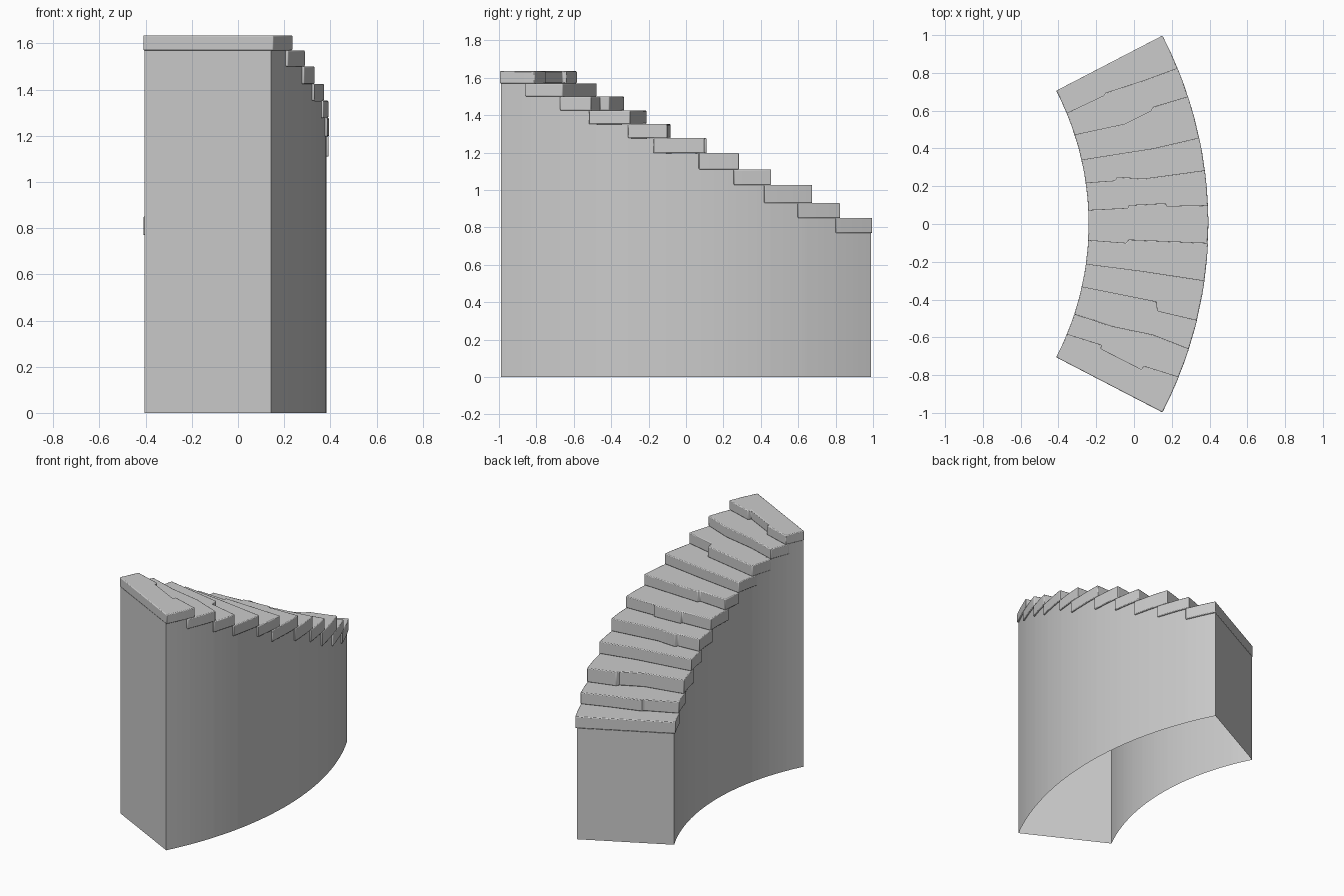
import bpy, bmesh
from math import sin, cos, asin, radians, atan2
from mathutils import Vector

if "Cube" in bpy.data.objects:
    bpy.data.objects.remove(bpy.data.objects["Cube"])

CX = -1.772                      # centre of the arc on x
RI, RO = 1.532, 2.166            # tread radii
WI, WO = 1.540, 2.156            # wall radii
HALF, N = radians(27.42), 11
STEP = 2 * HALF / N
TOP = 1.635
BOTTOMS = [1.57, 1.50, 1.425, 1.352, 1.277, 1.197, 1.11, 1.027, 0.93, 0.85, 0.77]
# outer y where each slab begins (tucked below the one above)
STARTS = [-1.0, -.86, -.66, -.52, -.31, -.175, .10, .28, .42, .60, .82]
# worn front edges of the treads, inner side to outer side
FRONTS = [
    [(-.36, -.58), (-.17, -.64), (-.175, -.66), (.04, -.77), (.05, -.75), (.24, -.81)],
    [(-.32, -.475), (-.12, -.54), (.10, -.585), (.29, -.66)],
    [(-.28, -.33), (.12, -.41), (.125, -.46), (.34, -.51)],
    [(-.26, -.21), (.05, -.25), (.38, -.30)],
    [(-.24, -.085), (-.04, -.10), (-.03, -.082), (.39, -.10)],
    [(-.23, .075), (-.03, .085), (-.028, .10), (.17, .11), (.172, .095), (.39, .10)],
    [(-.25, .22), (-.10, .23), (-.09, .25), (.05, .24), (.38, .285)],
    [(-.28, .34), (.10, .40), (.36, .46)],
    [(-.31, .475), (-.05, .53), (.09, .60), (.10, .62), (.30, .68)],
    [(-.35, .59), (-.16, .68), (-.15, .695), (.05, .76), (.24, .83)],
]


def polar(r, a, z=0.0):
    return Vector((CX + r * cos(a), r * sin(a), z))


def finish(name, bm):
    bmesh.ops.remove_doubles(bm, verts=bm.verts, dist=1e-5)
    bmesh.ops.recalc_face_normals(bm, faces=bm.faces)
    me = bpy.data.meshes.new(name)
    bm.to_mesh(me)
    bm.free()
    ob = bpy.data.objects.new(name, me)
    bpy.context.collection.objects.link(ob)
    bpy.context.view_layer.objects.active = ob
    ob.select_set(True)
    bpy.ops.object.shade_smooth_by_angle(angle=radians(30))
    ob.select_set(False)
    return ob


def on_radius(p, r):
    return polar(r, atan2(p[1], p[0] - CX))


# Stone treads
for i in range(N):
    nominal = -HALF + i * STEP
    back = -HALF if i == 0 else min(asin(STARTS[i] / RO), nominal - 0.012)
    if i < N - 1:
        pts = FRONTS[i]
        front = ([on_radius(pts[0], RI)] + [Vector((x, y, 0)) for x, y in pts[1:-1]]
                 + [on_radius(pts[-1], RO)])
    else:
        front = [polar(RI, HALF), polar(RO, HALF)]
    mid = nominal + STEP / 2
    outline = ([polar(RO, mid), polar(RO, back), polar(RI, back), polar(RI, mid)] + front)
    z0, z1 = BOTTOMS[i], (TOP if i == 0 else BOTTOMS[i - 1])
    bm = bmesh.new()
    face = bm.faces.new([bm.verts.new((p.x, p.y, z0)) for p in outline])
    ext = bmesh.ops.extrude_face_region(bm, geom=[face], use_keep_orig=True)
    for v in ext["geom"]:
        if isinstance(v, bmesh.types.BMVert):
            v.co.z = z1
    slab = finish(f"tread_{i + 1}", bm)
    bev = slab.modifiers.new("worn_edges", "BEVEL")
    bev.width, bev.segments = 0.005, 2
    bev.limit_method, bev.angle_limit = "ANGLE", radians(40)

# Curved wall below the treads, open underneath
bm = bmesh.new()


def quad(*pts):
    bm.faces.new([bm.verts.new(p) for p in pts])


E = HALF - 0.0015
edges = [-E] + [-HALF + i * STEP - 0.006 for i in range(1, N)] + [E]
SEG = 3
for i in range(N):
    z = BOTTOMS[i] - 0.001
    for k in range(SEG):
        w = edges[i + 1] - edges[i]
        a, b = edges[i] + w * k / SEG, edges[i] + w * (k + 1) / SEG
        quad(polar(WO, a), polar(WO, b), polar(WO, b, z), polar(WO, a, z))
        quad(polar(WI, b), polar(WI, a), polar(WI, a, z), polar(WI, b, z))
        quad(polar(WI, a, z), polar(WO, a, z), polar(WO, b, z), polar(WI, b, z))
    low = BOTTOMS[i + 1] - 0.001 if i < N - 1 else 0.0
    e = edges[i + 1]
    quad(polar(WO, e, low), polar(WI, e, low), polar(WI, e, z), polar(WO, e, z))
z = BOTTOMS[0] - 0.001
quad(polar(WI, -E), polar(WO, -E), polar(WO, -E, z), polar(WI, -E, z))
finish("curved_wall", bm)
